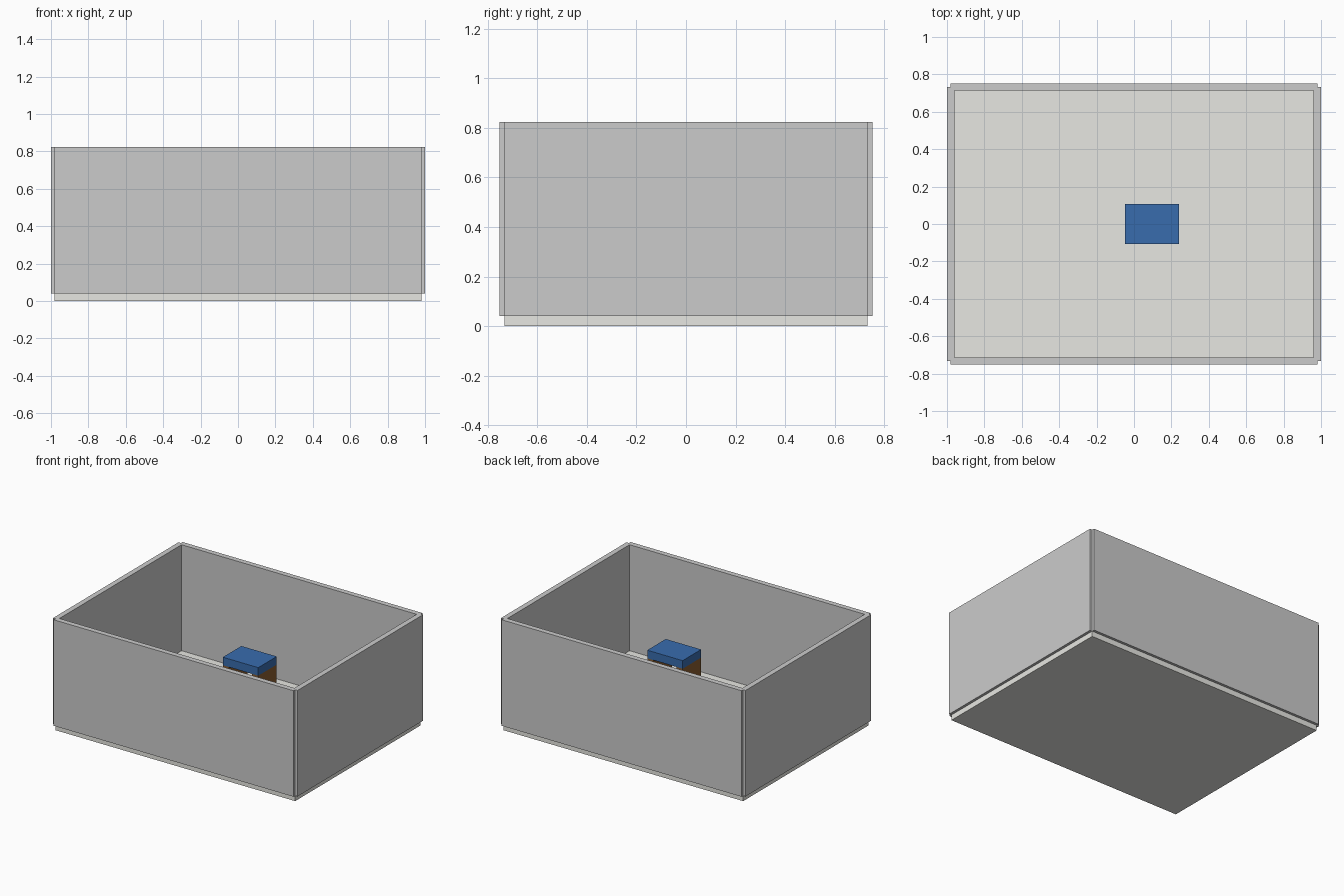
import bpy

if "Cube" in bpy.data.objects:
    bpy.data.objects.remove(bpy.data.objects["Cube"])


def material(name, color):
    mat = bpy.data.materials.new(name)
    mat.diffuse_color = (*color, 1)
    mat.use_nodes = True
    mat.node_tree.nodes["Principled BSDF"].inputs["Base Color"].default_value = mat.diffuse_color
    return mat


def box(name, x, y, z, mat=None):
    """Box given as (min, max) ranges on each axis."""
    bpy.ops.mesh.primitive_cube_add(size=1, location=[(a + b) / 2 for a, b in (x, y, z)])
    obj = bpy.context.object
    obj.name = name
    obj.scale = [b - a for a, b in (x, y, z)]
    bpy.ops.object.transform_apply(location=False, rotation=False, scale=True)
    if mat:
        obj.data.materials.append(mat)
    return obj


pale = material("pale_floor", (0.80, 0.80, 0.76))
blue = material("blue_top", (0.04, 0.15, 0.42))
brown = material("brown_wood", (0.25, 0.11, 0.03))

FX, FY = 0.98, 0.7325          # floor half sizes
FLOOR, TOP, HALF = 0.04, 0.823, 0.0195

# Floor slab
box("floor", (-FX, FX), (-FY, FY), (0, FLOOR), pale)

# Walls centred on the floor edges, leaving notched corners
for s, fb, lr in ((-1, "front", "left"), (1, "back", "right")):
    box(fb + "_wall", (-FX, FX), (s * FY - HALF, s * FY + HALF), (FLOOR, TOP))
    box(lr + "_wall", (s * FX - HALF, s * FX + HALF), (-FY, FY), (FLOOR, TOP))

# Small bench: blue top on two end panels
X0, X1, BY = -0.048, 0.241, 0.108
SEAT, BENCH_TOP, PANEL = 0.49, 0.55, 0.05
box("bench_top", (X0, X1), (-BY, BY), (SEAT, BENCH_TOP), blue)
box("bench_left_panel", (X0, X0 + PANEL), (-BY, BY), (FLOOR, SEAT), brown)
box("bench_right_panel", (X1 - PANEL, X1), (-BY, BY), (FLOOR, SEAT), brown)
